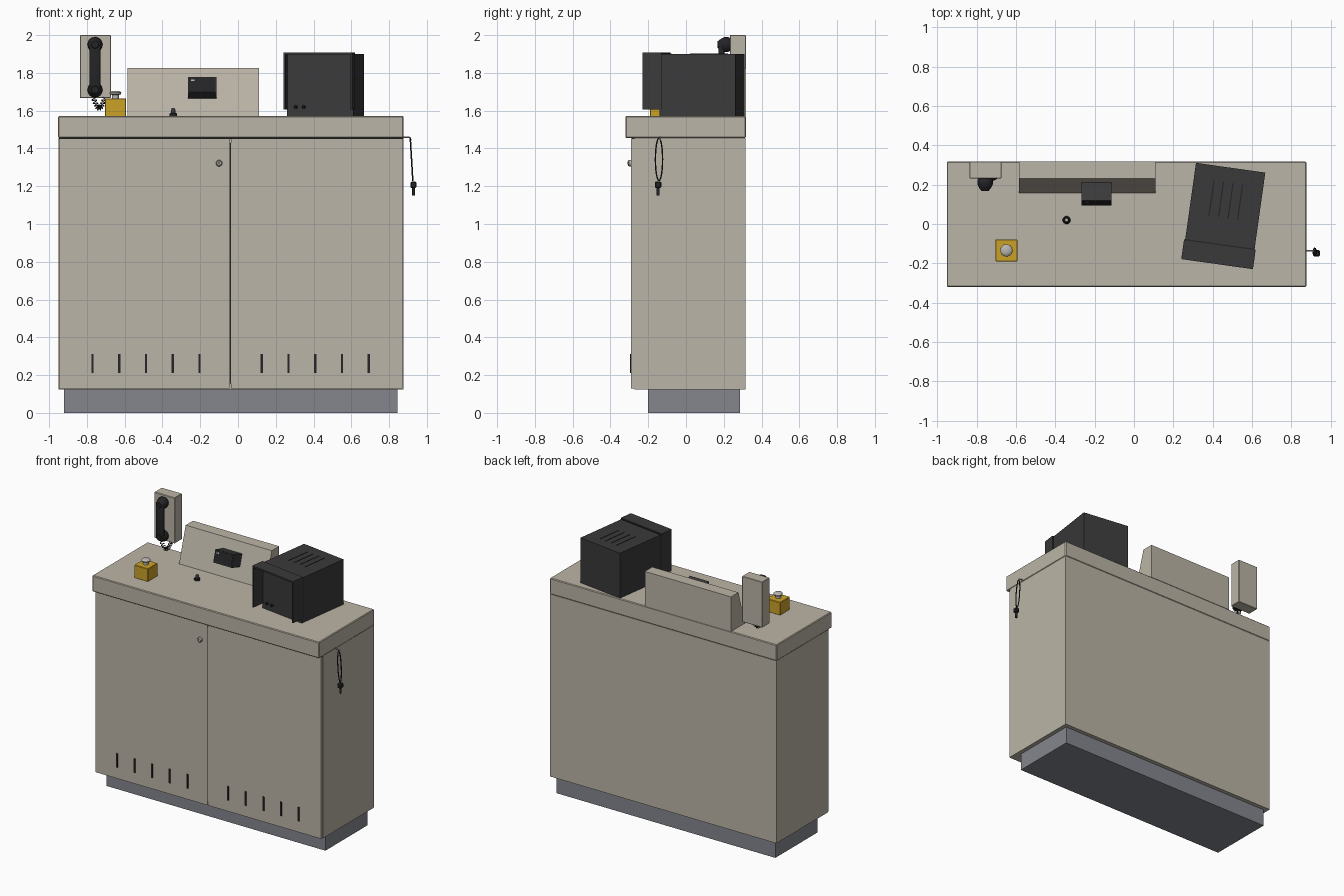
import bpy, bmesh, math
from mathutils import Matrix, Vector

if "Cube" in bpy.data.objects:
    bpy.data.objects.remove(bpy.data.objects["Cube"])


def material(name, rgb):
    m = bpy.data.materials.new(name)
    m.diffuse_color = (*rgb, 1)
    m.use_nodes = True
    m.node_tree.nodes["Principled BSDF"].inputs["Base Color"].default_value = m.diffuse_color
    return m


BEIGE = material("beige enamel", (0.50, 0.46, 0.385))
GREY = material("plinth grey", (0.23, 0.24, 0.27))
CHARCOAL = material("charcoal", (0.042, 0.042, 0.043))
BLACK = material("black", (0.018, 0.018, 0.02))
YELLOW = material("yellow", (0.60, 0.36, 0.02))
SILVER = material("light metal", (0.48, 0.47, 0.44))


def finish(name, bm, mat, M=None, smooth=False):
    if M is not None:
        bm.transform(M)
    bmesh.ops.recalc_face_normals(bm, faces=bm.faces[:])
    me = bpy.data.meshes.new(name)
    bm.to_mesh(me)
    bm.free()
    me.materials.append(mat)
    ob = bpy.data.objects.new(name, me)
    bpy.context.collection.objects.link(ob)
    if smooth:
        bpy.ops.object.select_all(action='DESELECT')
        ob.select_set(True)
        bpy.context.view_layer.objects.active = ob
        bpy.ops.object.shade_smooth_by_angle(angle=math.radians(35))
    return ob


def box(name, x, y, z, mat, M=None, bevel=0, segments=1):
    """Box given by its (min, max) range on each axis."""
    bm = bmesh.new()
    bmesh.ops.create_cube(bm, size=1)
    for v in bm.verts:
        v.co = [sum(r) / 2 + c * (r[1] - r[0]) for r, c in zip((x, y, z), v.co)]
    if bevel:
        bmesh.ops.bevel(bm, geom=bm.edges[:], offset=bevel, segments=segments,
                        profile=0.5, affect='EDGES')
    return finish(name, bm, mat, M, smooth=segments > 1)


def lathe(name, profile, base, mat, axis='Z', M=None, sides=24):
    """Turn (radius, height) points round an axis through base; 'Y' points to the front."""
    bm = bmesh.new()
    rings = []
    for r, h in profile:
        rings.append([bm.verts.new((r * math.cos(a), r * math.sin(a), h))
                      for a in (2 * math.pi * i / sides for i in range(sides))])
    for a, b in zip(rings, rings[1:]):
        for i in range(sides):
            j = (i + 1) % sides
            bm.faces.new((a[i], a[j], b[j], b[i]))
    bm.faces.new(rings[0][::-1])
    bm.faces.new(rings[-1])
    T = Matrix.Translation(base)
    if axis == 'Y':
        T = T @ Matrix.Rotation(math.pi / 2, 4, 'X')
    return finish(name, bm, mat, M @ T if M is not None else T, smooth=True)


def tube(name, points, radius, mat, cyclic=False):
    cu = bpy.data.curves.new(name, 'CURVE')
    cu.dimensions = '3D'
    cu.bevel_depth = radius
    cu.bevel_resolution = 1
    cu.use_fill_caps = True
    sp = cu.splines.new('POLY')
    sp.points.add(len(points) - 1)
    for p, co in zip(sp.points, points):
        p.co = (*co, 1)
    sp.use_cyclic_u = cyclic
    tmp = bpy.data.objects.new(name + "_path", cu)
    bpy.context.collection.objects.link(tmp)
    bm = bmesh.new()
    me = tmp.to_mesh()
    bm.from_mesh(me)
    tmp.to_mesh_clear()
    bpy.data.objects.remove(tmp)
    return finish(name, bm, mat, smooth=True)


# Plinth, cabinet and counter
box("plinth", (-0.92, 0.845), (-0.20, 0.285), (0, 0.13), GREY)
box("cabinet", (-0.95, 0.875), (-0.272, 0.315), (0.125, 1.455), BEIGE)
box("counter", (-0.952, 0.877), (-0.32, 0.317), (1.455, 1.572), BEIGE, bevel=0.005)
box("counter_shadow_gap", (-0.948, 0.873), (-0.288, 0.31), (1.449, 1.456), BLACK)

# Doors, centre gap, vents and lock
box("left_door", (-0.948, -0.044), (-0.29, -0.272), (0.128, 1.45), BEIGE)
box("right_door", (-0.038, 0.872), (-0.29, -0.272), (0.128, 1.45), BEIGE)
box("door_gap", (-0.044, -0.038), (-0.291, -0.272), (0.155, 1.43), BLACK)
for i in range(5):
    for side, x0 in (("left", -0.77), ("right", 0.126)):
        x = x0 + 0.1415 * i
        box(f"{side}_vent_{i + 1}", (x - 0.006, x + 0.006), (-0.296, -0.289),
            (0.21, 0.312), BLACK)
lathe("lock", [(0.017, 0), (0.017, 0.012), (0.012, 0.018)], (-0.10, -0.29, 1.322), SILVER, 'Y')
box("lock_slot", (-0.102, -0.098), (-0.309, -0.307), (1.314, 1.33), BLACK)

# Sloped instrument panel: side profile extruded along x
bm = bmesh.new()
face = bm.faces.new([bm.verts.new((-0.585, y, z)) for y, z in
                     ((0.157, 1.57), (0.232, 1.825), (0.317, 1.825), (0.317, 1.57))])
ext = bmesh.ops.extrude_face_region(bm, geom=[face])
bmesh.ops.translate(bm, vec=(0.695, 0, 0),
                    verts=[v for v in ext["geom"] if isinstance(v, bmesh.types.BMVert)])
finish("sloped_panel", bm, BEIGE)

# Display unit set square to the slope
D = Matrix.Translation((-0.19, 0.15, 1.722)) @ Matrix.Rotation(math.radians(-16.4), 4, 'X')
box("display_unit", (-0.076, 0.076), (-0.045, 0.055), (-0.045, 0.045), CHARCOAL, D)
box("display_face", (-0.07, 0.07), (-0.048, -0.044), (-0.039, 0.039), BLACK, D)
box("display_label", (-0.06, -0.04), (-0.05, -0.047), (0.022, 0.03), SILVER, D)

# Counter knob
lathe("knob_ring", [(0.02, 0), (0.02, 0.014), (0.016, 0.018)], (-0.343, 0.02, 1.57), BLACK)
lathe("knob", [(0.012, 0), (0.012, 0.03), (0.007, 0.038)], (-0.343, 0.02, 1.574), CHARCOAL)
lathe("knob_cap", [(0.008, 0), (0.008, 0.002)], (-0.343, 0.02, 1.611), SILVER)

# Push button on its yellow box
box("button_box", (-0.705, -0.593), (-0.19, -0.078), (1.57, 1.665), YELLOW, bevel=0.003)
lathe("push_button", [(0.018, 0), (0.018, 0.02), (0.03, 0.024), (0.031, 0.032),
                      (0.024, 0.039), (0.012, 0.042)], (-0.649, -0.134, 1.663), SILVER)

# Wall telephone: housing, handset, coiled cord
box("phone_housing", (-0.837, -0.673), (0.232, 0.317), (1.667, 2.0), BEIGE, bevel=0.003)
box("handset_handle", (-0.786, -0.728), (0.172, 0.204), (1.69, 1.97), BLACK,
    bevel=0.012, segments=3)
for part, z in (("earpiece", 1.95), ("mouthpiece", 1.71)):
    lathe("handset_" + part, [(0.034, 0), (0.04, 0.012), (0.04, 0.03), (0.03, 0.05),
                              (0.018, 0.066)], (-0.757, 0.234, z), BLACK, 'Y', sides=16)
coil = []
turns, steps = 10, 10
for i in range(turns * steps + 1):
    t = i / (turns * steps)
    a = 2 * math.pi * t * turns
    centre = Vector((-0.765 + 0.06 * t, 0.21 + 0.03 * t, 1.668 - 0.055 * math.sin(math.pi * t)))
    slope = math.atan2(-0.055 * math.pi * math.cos(math.pi * t), 0.06)
    out = Vector((-math.sin(slope), 0, math.cos(slope)))
    coil.append(centre + 0.012 * (out * math.cos(a) + Vector((0, 1, 0)) * math.sin(a)))
tube("phone_cord", coil, 0.0028, BLACK)

# Monitor, turned slightly on the counter
S = Matrix.Translation((0.457, 0.041, 0)) @ Matrix.Rotation(math.radians(-8), 4, 'Z')
box("monitor_body", (-0.178, 0.178), (-0.157, 0.2475), (1.57, 1.9), CHARCOAL, S)
box("monitor_hood_top", (-0.184, 0.184), (-0.2475, -0.15), (1.897, 1.908), CHARCOAL, S)
for side, s in (("left", -1), ("right", 1)):
    box(f"monitor_hood_{side}", tuple(sorted((s * 0.174, s * 0.184))), (-0.2475, -0.15),
        (1.605, 1.898), CHARCOAL, S)
box("monitor_hood_seam", (-0.181, 0.181), (-0.15, -0.144), (1.605, 1.903), BLACK, S)
for i, x in enumerate((-0.13, -0.087)):
    lathe(f"monitor_knob_{i + 1}", [(0.009, 0), (0.009, 0.012), (0.006, 0.015)],
          (x, -0.157, 1.62), BLACK, 'Y', S, 12)
for i in range(4):
    x = -0.075 + 0.049 * i
    box(f"monitor_slot_{i + 1}", (x - 0.003, x + 0.003), (-0.01, 0.172), (1.899, 1.902), BLACK, S)

# Key hanging from a hook on the right side
tube("key_hook", [(0.87, -0.137, 1.46), (0.905, -0.137, 1.46), (0.914, -0.137, 1.456),
                  (0.914, -0.137, 1.443)], 0.004, SILVER)
loop = []
for i in range(28):
    a = 2 * math.pi * i / 28
    z = 1.342 + 0.112 * math.cos(a)
    loop.append((0.912 + (1.454 - z) * 0.06, -0.143 + 0.019 * math.sin(a), z))
tube("key_cord", loop, 0.004, BLACK, cyclic=True)
box("key_grip", (0.913, 0.945), (-0.165, -0.131), (1.19, 1.225), BLACK, bevel=0.006)
lathe("key_shank", [(0.008, 0), (0.008, 0.05)], (0.93, -0.148, 1.15), BLACK, sides=12)
